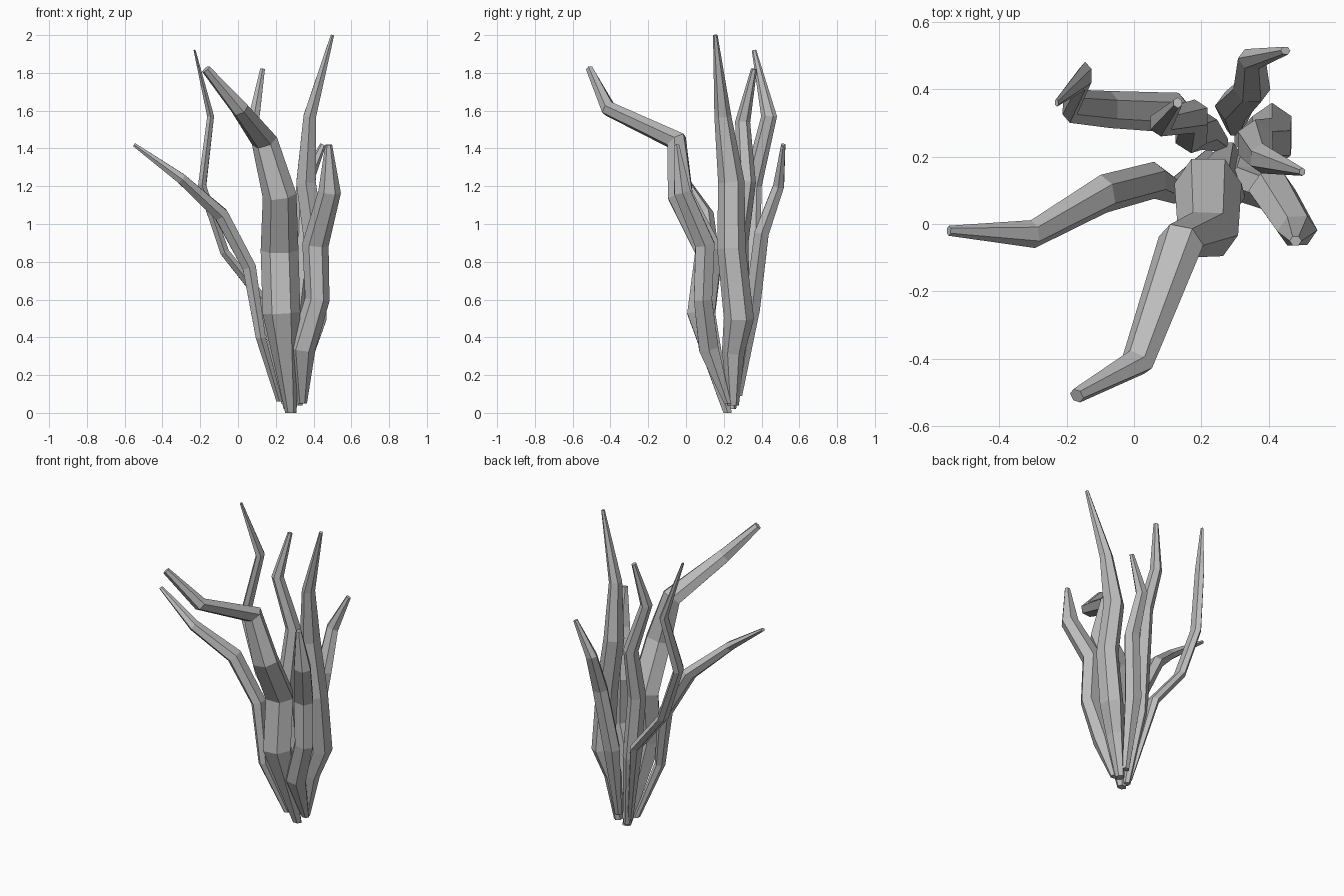
import bpy
import bmesh
import math
from mathutils import Vector

SIDES = 6

# Remove only the default cube
default_cube = bpy.data.objects.get("Cube")
if default_cube:
    bpy.data.objects.remove(default_cube, do_unlink=True)


def make_material(name, colour):
    material = bpy.data.materials.new(name)
    material.use_nodes = True
    material.diffuse_color = colour
    shader = material.node_tree.nodes.get("Principled BSDF")
    shader.inputs["Base Color"].default_value = colour
    return material


stone_grey = make_material("stone_grey", (0.5, 0.5, 0.5, 1))


def path_tangent(centres, index):
    """Average direction at a joint; the root ring lies flat on the ground."""
    if index == 0:
        return Vector((0, 0, 1))
    incoming = (centres[index] - centres[index - 1]).normalized()
    if index == len(centres) - 1:
        return incoming
    outgoing = (centres[index + 1] - centres[index]).normalized()
    return (incoming + outgoing).normalized()


def make_branch(name, wide_direction, flatness, path):
    """Faceted tapered limb through (x, y, z, half width) joints."""
    centres = [Vector(joint[:3]) for joint in path]
    wide_hint = Vector(wide_direction)
    mesh_builder = bmesh.new()
    previous_ring = None
    for index, centre in enumerate(centres):
        tangent = path_tangent(centres, index)
        wide = (wide_hint - tangent * wide_hint.dot(tangent)).normalized()
        thick = tangent.cross(wide) * flatness
        half_width = path[index][3]
        ring = []
        for side in range(SIDES):
            angle = math.tau * side / SIDES
            offset = wide * math.cos(angle) + thick * math.sin(angle)
            ring.append(mesh_builder.verts.new(centre + offset * half_width))
        if previous_ring is None:
            mesh_builder.faces.new(ring[::-1])
        else:
            for side in range(SIDES):
                following = (side + 1) % SIDES
                mesh_builder.faces.new((previous_ring[side], previous_ring[following],
                                        ring[following], ring[side]))
        previous_ring = ring
    mesh_builder.faces.new(previous_ring)
    bmesh.ops.recalc_face_normals(mesh_builder, faces=mesh_builder.faces[:])
    mesh = bpy.data.meshes.new(name)
    mesh_builder.to_mesh(mesh)
    mesh_builder.free()
    mesh.materials.append(stone_grey)
    branch = bpy.data.objects.new(name, mesh)
    bpy.context.collection.objects.link(branch)
    return branch


ACROSS = (1, 0, 0)
DEPTHWISE = (0, 1, 0)

# Thick limb that bends sharply forward
make_branch("front_branch", ACROSS, 0.85, [
    (0.28, 0.22, 0, 0.03), (0.23, 0.08, 0.53, 0.1), (0.22, 0.12, 0.86, 0.1),
    (0.22, -0.03, 1.15, 0.09), (0.14, -0.05, 1.44, 0.07),
    (0.01, -0.41, 1.61, 0.05), (-0.17, -0.51, 1.82, 0.025)])

# Tallest limb, near the middle
make_branch("tall_branch", DEPTHWISE, 0.85, [
    (0.32, 0.25, 0.04, 0.03), (0.36, 0.25, 0.32, 0.06), (0.41, 0.28, 0.5, 0.08),
    (0.41, 0.24, 0.87, 0.075), (0.36, 0.24, 1.22, 0.07),
    (0.38, 0.195, 1.57, 0.045), (0.5, 0.155, 2, 0.012)])

# Long limb that reaches out sideways
make_branch("side_branch", DEPTHWISE, 0.75, [
    (0.22, 0.2, 0.06, 0.025), (0.12, 0.1, 0.4, 0.04), (0.06, 0.13, 0.77, 0.055),
    (-0.09, 0.09, 1.05, 0.058), (-0.3, -0.03, 1.24, 0.042), (-0.55, -0.02, 1.42, 0.015)])

# Short limb beside the front one
make_branch("short_branch", ACROSS, 0.85, [
    (0.34, 0.22, 0.05, 0.025), (0.34, 0.12, 0.34, 0.07), (0.42, 0.09, 0.6, 0.065),
    (0.41, 0.1, 0.89, 0.07), (0.485, -0.02, 1.17, 0.06), (0.48, -0.05, 1.42, 0.018)])

# Flat slender limb rising from the back
make_branch("slender_branch", DEPTHWISE, 0.5, [
    (0.24, 0.24, 0.05, 0.025), (0.13, 0.33, 0.6, 0.06), (-0.07, 0.34, 0.85, 0.055),
    (-0.19, 0.35, 1.2, 0.05), (-0.145, 0.44, 1.57, 0.042), (-0.23, 0.36, 1.92, 0.012)])

# Upright limb behind the middle
make_branch("middle_branch", DEPTHWISE, 0.9, [
    (0.26, 0.24, 0.02, 0.025), (0.2, 0.28, 0.5, 0.06), (0.17, 0.27, 0.9, 0.06),
    (0.18, 0.32, 1.22, 0.05), (0.08, 0.3, 1.54, 0.04), (0.13, 0.36, 1.82, 0.016)])

# Hooked limb at the back
make_branch("back_branch", ACROSS, 0.8, [
    (0.3, 0.28, 0.09, 0.025), (0.3, 0.35, 0.55, 0.06), (0.35, 0.4, 0.95, 0.055),
    (0.35, 0.49, 1.2, 0.042), (0.45, 0.515, 1.42, 0.016)])
